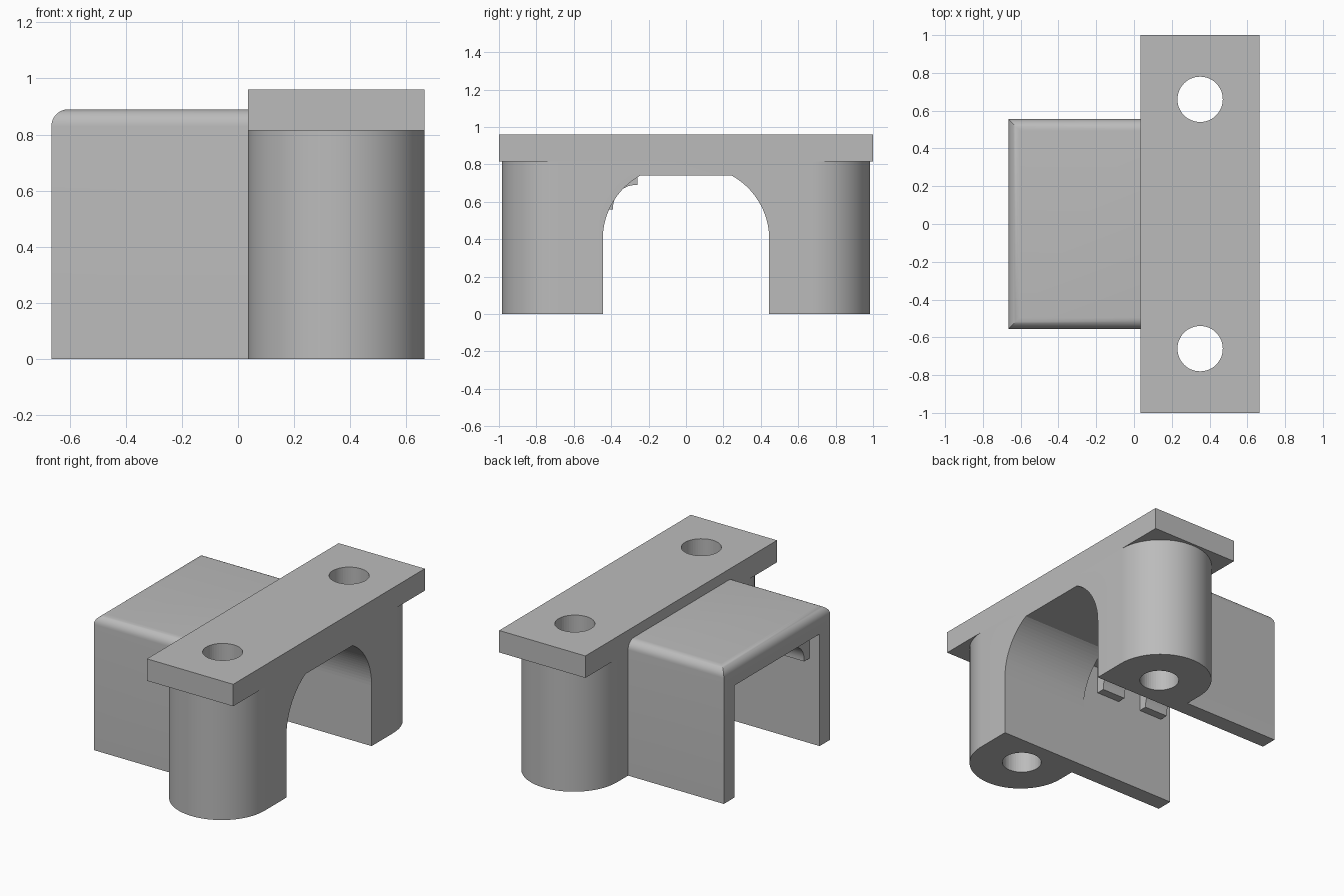
import bpy, bmesh, math
from mathutils import Vector

cube = bpy.data.objects.get("Cube")
if cube:
    bpy.data.objects.remove(cube, do_unlink=True)

grey = bpy.data.materials.new("plain_grey")
grey.use_nodes = True
colour = (0.5, 0.5, 0.5, 1)
grey.diffuse_color = colour
grey.node_tree.nodes["Principled BSDF"].inputs["Base Color"].default_value = colour

X0, X1 = 0.035, 0.665          # mount side faces
MID = (X0 + X1) / 2
R = (X1 - X0) / 2
HOLE_Y, INNER, ROOF = 0.66, 0.445, 0.74


def prism(name, outline, axis, start, end):
    """Extrude a flat outline along x (points are y, z) or z (points are x, y)."""
    bm = bmesh.new()
    place = (lambda a, b: (start, a, b)) if axis == "x" else (lambda a, b: (a, b, start))
    face = bm.faces.new([bm.verts.new(place(a, b)) for a, b in outline])
    way = Vector((1, 0, 0)) if axis == "x" else Vector((0, 0, 1))
    new = bmesh.ops.extrude_face_region(bm, geom=[face])["geom"]
    bmesh.ops.translate(bm, verts=[v for v in new if isinstance(v, bmesh.types.BMVert)],
                        vec=way * (end - start))
    bmesh.ops.recalc_face_normals(bm, faces=bm.faces)
    mesh = bpy.data.meshes.new(name)
    bm.to_mesh(mesh)
    bm.free()
    mesh.materials.append(grey)
    ob = bpy.data.objects.new(name, mesh)
    bpy.context.collection.objects.link(ob)
    return ob


def arc(cx, cy, r, a0, a1, n):
    steps = [math.radians(a0 + (a1 - a0) * i / n) for i in range(n + 1)]
    return [(cx + r * math.cos(a), cy + r * math.sin(a)) for a in steps]


def rect(a0, a1, b0, b1):
    return [(a0, b0), (a1, b0), (a1, b1), (a0, b1)]


def cut(ob, cutters):
    for c in cutters:
        c.hide_render = True
        c.hide_set(True)
        mod = ob.modifiers.new("cut", "BOOLEAN")
        mod.operation, mod.solver, mod.object = "DIFFERENCE", "EXACT", c


def smooth(ob):
    bpy.ops.object.select_all(action="DESELECT")
    ob.select_set(True)
    bpy.context.view_layer.objects.active = ob
    bpy.ops.object.shade_smooth_by_angle(angle=math.radians(30))


# Cutters for the two screw holes and the arched passage
holes = [prism("hole_cutter", arc(MID, s * HOLE_Y, 0.12, 0, 352.5, 47), "z", -0.1, 1.1)
         for s in (-1, 1)]
arch_r = 0.389
side = arc(INNER - arch_r, 0.4, arch_r, 0, math.degrees(math.asin(0.34 / arch_r)), 20)
arch = [(INNER, -0.1)] + side + [(-y, z) for y, z in reversed(side)] + [(-INNER, -0.1)]
arch_cutter = prism("arch_cutter", arch, "x", X0 - 0.1, X1 + 0.1)

# Mount body: rounded ends joined by an arch
stadium = arc(MID, 0.67, R, 0, 180, 40) + arc(MID, -0.67, R, 180, 360, 40)
body = prism("arched_columns", stadium, "z", 0, 0.815)
smooth(body)
cut(body, holes + [arch_cutter])

# Flat top plate
plate = prism("top_plate", rect(X0, X1, -1, 1), "z", 0.815, 0.96)
smooth(plate)
cut(plate, holes)

# Sleeve with three rounded top edges and an open passage
sleeve = prism("sleeve", rect(-0.665, X0, -0.555, 0.555), "z", 0, 0.89)
bm = bmesh.new()
bm.from_mesh(sleeve.data)
rim = [e for e in bm.edges if all(v.co.z > 0.8 for v in e.verts)
       and not all(v.co.x > 0 for v in e.verts)]
bmesh.ops.bevel(bm, geom=rim, offset=0.06, segments=8, profile=0.5, affect="EDGES")
bm.to_mesh(sleeve.data)
bm.free()
smooth(sleeve)
cut(sleeve, [prism("passage_cutter", rect(-INNER, INNER, -0.1, ROOF), "x", -0.8, 0.2)])

# Two curved hooks under the roof along one wall
hook = [(-INNER, ROOF), (-0.26, ROOF), (-0.26, 0.69)]
hook += arc(-0.27, 0.57, 0.12, 97, 180, 12) + [(-0.39, 0.56), (-INNER, 0.56)]
for name, x in (("outer_hook", -0.59), ("inner_hook", -0.25)):
    smooth(prism(name, hook, "x", x, x + 0.17))
